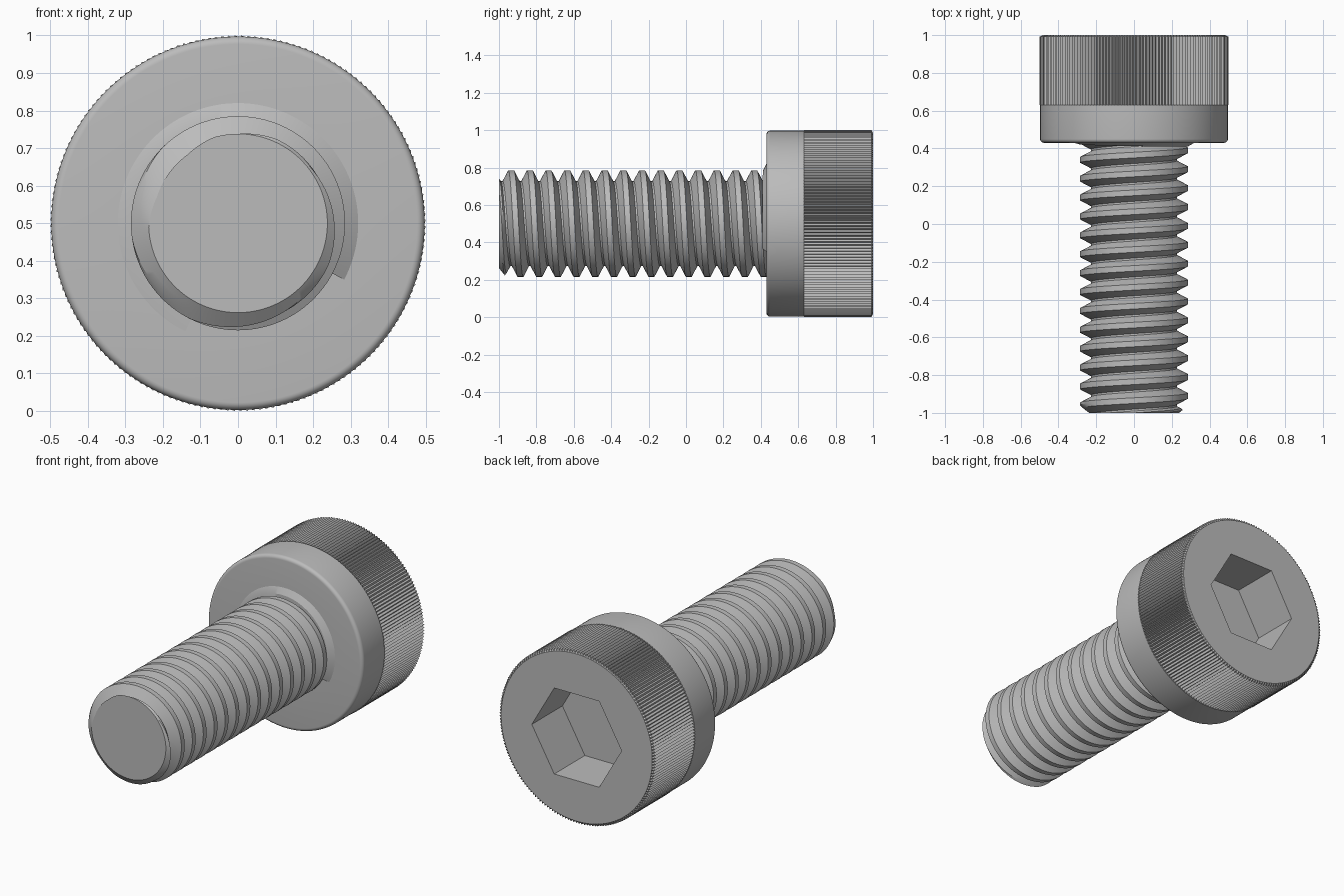
import bpy
import bmesh
from math import sin, cos, pi, tau, radians

if "Cube" in bpy.data.objects:
    bpy.data.objects.remove(bpy.data.objects["Cube"])

AXIS_Z = 0.5
PITCH = 0.1
CREST, ROOT = 0.285, 0.227
TIP, HEAD_FRONT, KNURL_START, HEAD_BACK = -1.0, 0.43, 0.63, 1.0
HEAD_R = 0.497

steel = bpy.data.materials.new("steel grey")
steel.use_nodes = True
steel.diffuse_color = (0.5, 0.5, 0.5, 1)
steel.node_tree.nodes["Principled BSDF"].inputs["Base Color"].default_value = (0.5, 0.5, 0.5, 1)


def on_axis(r, a, y):
    """Point at radius r, angle a clockwise from the top, along the bolt axis."""
    return (r * sin(a), y, AXIS_Z + r * cos(a))


def skin(bm, rows, closed=True):
    """Join neighbouring rows of vertices with quads."""
    for low, high in zip(rows, rows[1:]):
        n = len(low)
        for i in range(n if closed else n - 1):
            j = (i + 1) % n
            bm.faces.new((low[i], low[j], high[j], high[i]))


def finish(bm, name):
    bmesh.ops.remove_doubles(bm, verts=bm.verts, dist=1e-5)
    bmesh.ops.recalc_face_normals(bm, faces=bm.faces)
    mesh = bpy.data.meshes.new(name)
    bm.to_mesh(mesh)
    bm.free()
    mesh.materials.append(steel)
    obj = bpy.data.objects.new(name, mesh)
    bpy.context.collection.objects.link(obj)
    bpy.ops.object.select_all(action='DESELECT')
    obj.select_set(True)
    bpy.context.view_layer.objects.active = obj
    bpy.ops.object.shade_smooth_by_angle(angle=radians(25))
    return obj


# Threaded shank: rows follow the helix, clipped at the tip and inside the head
def thread_radius(y, a):
    offset = (y + 0.935 - PITCH * a / tau) % PITCH
    away = min(offset, PITCH - offset)
    t = min(max((away - 0.015) / 0.03, 0), 1)
    r = CREST + (ROOT - CREST) * t
    return max(ROOT, min(r, 0.238 + 1.25 * (y - TIP)))


def build_shank(segments=120):
    bm = bmesh.new()
    steps = (-0.015, 0, 0.015, 0.025, 0.035, 0.045, 0.055, 0.065, 0.075)
    rows = []
    for turn in range(-2, 16):
        for step in steps:
            row = []
            for i in range(segments + 1):
                a = tau * i / segments
                y = -0.935 + PITCH * (turn + a / tau) + step
                y = min(max(y, TIP), HEAD_FRONT + 0.02)
                row.append(bm.verts.new(on_axis(thread_radius(y, a), a, y)))
            rows.append(row)
    skin(bm, rows, closed=False)
    bm.faces.new(rows[0][:-1])
    return finish(bm, "threaded_shank")


# Partial fillet where the last thread runs into the head
def build_runout(segments=80):
    bm = bmesh.new()
    start, end = radians(-154), radians(118)
    rows = [[], [], [], []]
    for i in range(segments + 1):
        t = i / segments
        a = start + (end - start) * t
        height = 0.003 + 0.017 * min(t * 1.5, 1)
        section = ((0.22, HEAD_FRONT), (0.22, HEAD_FRONT - height),
                   (0.285, HEAD_FRONT - height), (0.32, HEAD_FRONT))
        for row, (r, y) in zip(rows, section):
            row.append(bm.verts.new(on_axis(r, a, y)))
    skin(bm, rows, closed=False)
    for k in (0, -1):
        bm.faces.new([row[k] for row in rows])
    return finish(bm, "thread_runout")


# Cylinder head: turned rings, knurled grip and hexagonal socket
def build_head(segments=360):
    def plain(r):
        return lambda i: r

    def knurl(outer, inner):
        return lambda i: outer if i % 2 else inner

    def hexagon(apothem):
        # corners lie on the x axis
        def radius(i):
            a = (tau * i / segments - pi / 2) % (pi / 3) - pi / 6
            return apothem / cos(a)
        return radius

    bevel = 0.02
    rings = [(HEAD_FRONT, plain(0.2))]
    for k in range(7):
        a = pi / 2 * k / 6
        rings.append((HEAD_FRONT + bevel * (1 - cos(a)),
                      plain(HEAD_R - bevel * (1 - sin(a)))))
    rings += [(KNURL_START, plain(HEAD_R)),
              (KNURL_START, knurl(0.5, 0.486)),
              (HEAD_BACK - 0.008, knurl(0.5, 0.486)),
              (HEAD_BACK, plain(0.484)),
              (HEAD_BACK, hexagon(0.249)),
              (HEAD_BACK - 0.28, hexagon(0.249))]
    bm = bmesh.new()
    rows = [[bm.verts.new(on_axis(radius(i), tau * i / segments, y))
             for i in range(segments)] for y, radius in rings]
    skin(bm, rows)
    bm.faces.new(rows[-1])
    return finish(bm, "socket_head")


build_shank()
build_runout()
build_head()
